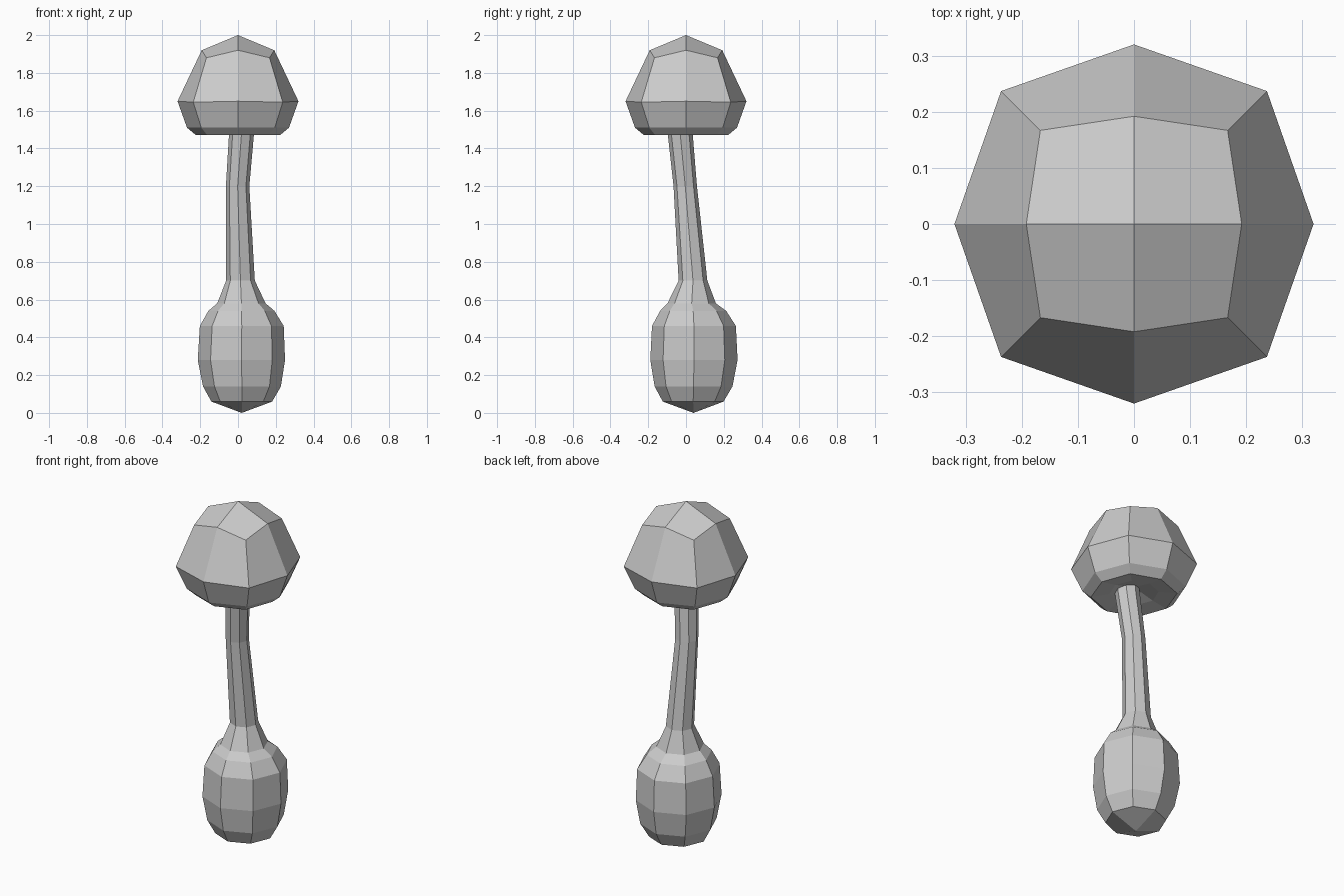
import bpy, bmesh
from math import cos, sin, pi

if "Cube" in bpy.data.objects:
    bpy.data.objects.remove(bpy.data.objects["Cube"])


def ring(bm, cx, cy, axis_r, axis_z, corner_r, corner_z):
    """Eight points: even ones lie on the x/y axes, odd ones on the diagonals."""
    verts = []
    for i in range(8):
        r, z = (corner_r, corner_z) if i % 2 else (axis_r, axis_z)
        a = i * pi / 4
        verts.append(bm.verts.new((cx + r * cos(a), cy + r * sin(a), z)))
    return verts


def loft(name, rings, start, end):
    """Bridge rings from bottom to top; close both ends with four quads each."""
    bm = bmesh.new()
    loops = [ring(bm, *r) for r in rings]
    for a, b in zip(loops, loops[1:]):
        for i in range(8):
            j = (i + 1) % 8
            bm.faces.new((a[i], a[j], b[j], b[i]))
    for loop, tip in ((loops[0], start), (loops[-1], end)):
        t = bm.verts.new(tip)
        for i in range(0, 8, 2):
            bm.faces.new((t, loop[i], loop[i + 1], loop[(i + 2) % 8]))
    bmesh.ops.recalc_face_normals(bm, faces=bm.faces)
    mesh = bpy.data.meshes.new(name)
    bm.to_mesh(mesh)
    bm.free()
    obj = bpy.data.objects.new(name, mesh)
    bpy.context.collection.objects.link(obj)
    return obj


# Cap: slightly hollow underside, rolled rim, faceted dome
loft("mushroom_cap", [
    (0, 0, 0.13, 1.485, 0.13, 1.485),
    (0, 0, 0.222, 1.47, 0.23, 1.47),
    (0, 0, 0.27, 1.51, 0.275, 1.51),
    (0, 0, 0.32, 1.65, 0.335, 1.645),
    (0, 0, 0.192, 1.92, 0.236, 1.88),
], (0, 0, 1.52), (0, 0, 2.0))

# Stem: swollen bulb at the foot, thin leaning stalk above (cx, cy, radius, z)
stem = [
    (0.020, 0.038, 0.161, 0.06),
    (0.021, 0.040, 0.206, 0.14),
    (0.018, 0.042, 0.231, 0.28),
    (0.020, 0.042, 0.222, 0.46),
    (0.018, 0.038, 0.175, 0.54),
    (0.018, 0.030, 0.128, 0.58),
    (0.013, 0.037, 0.076, 0.70),
    (-0.002, -0.004, 0.062, 1.20),
    (0.018, -0.030, 0.066, 1.47),
    (0.022, -0.034, 0.066, 1.54),
]
loft("mushroom_stem", [(x, y, r, z, r, z) for x, y, r, z in stem],
     (0.02, 0.04, 0.0), (0.022, -0.034, 1.56))
